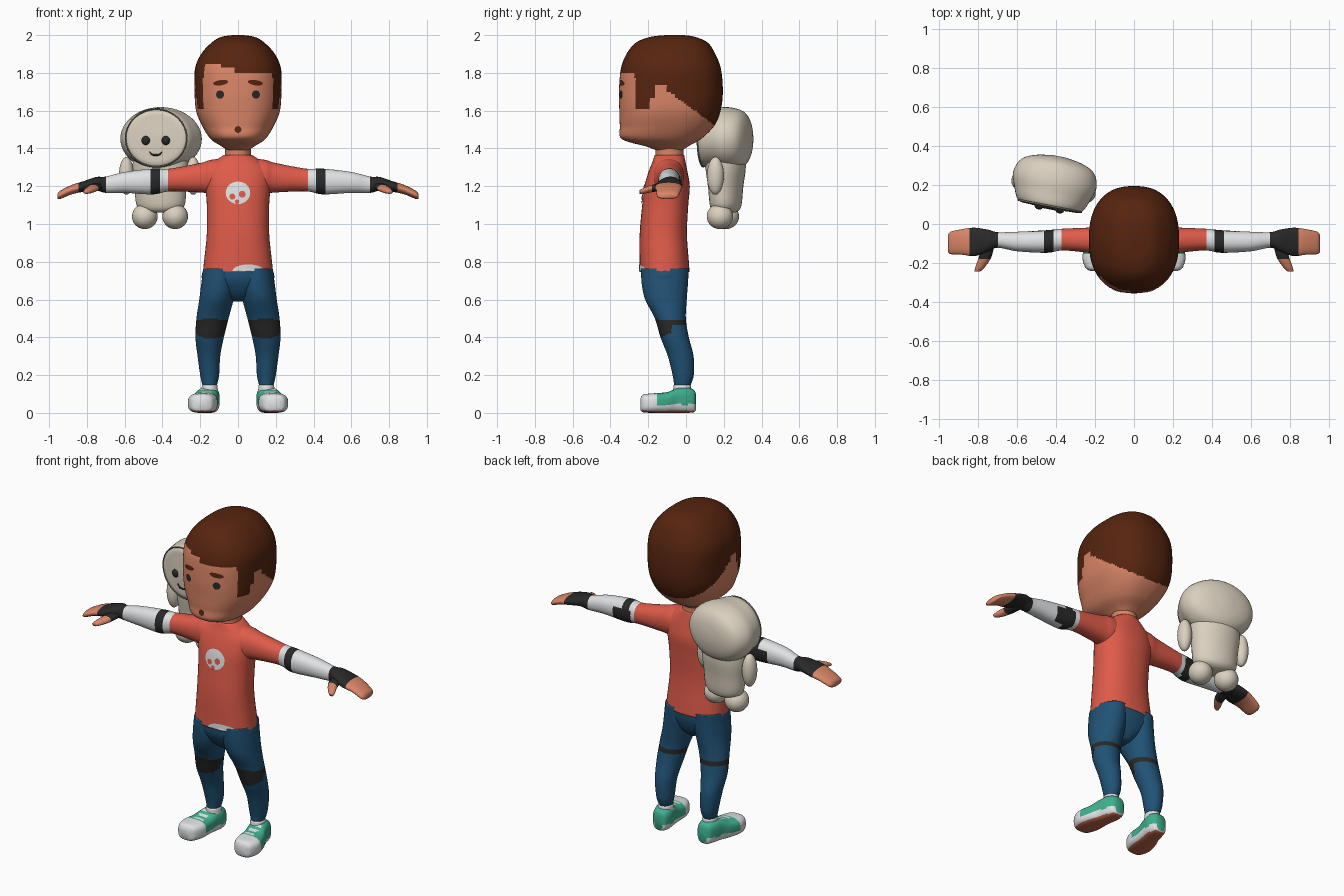
import bpy, bmesh, math
from mathutils import Matrix, Vector
from mathutils.bvhtree import BVHTree

if "Cube" in bpy.data.objects:
    bpy.data.objects.remove(bpy.data.objects["Cube"])


def material(name, r, g, b):
    m = bpy.data.materials.new(name)
    m.use_nodes = True
    m.diffuse_color = (r, g, b, 1)
    m.node_tree.nodes["Principled BSDF"].inputs["Base Color"].default_value = (r, g, b, 1)
    return m


RED = material("shirt red", .74, .105, .068)
SKIN = material("skin", .7, .235, .135)
HAIR = material("hair brown", .095, .018, .005)
BLUE = material("trouser blue", .015, .085, .18)
DARK = material("charcoal", .022, .022, .022)
WHITE = material("off white", .74, .76, .77)
CREAM = material("plush cream", .7, .63, .52)
GREEN = material("shoe green", .05, .44, .28)
RUBBER = material("sole orange", .5, .13, .065)
SEAM = material("seam taupe", .2, .18, .15)


def finish(name, bm, mats, rule=None, xf=None):
    """Colour the faces by rule, move the mesh and link it as an object."""
    bmesh.ops.recalc_face_normals(bm, faces=bm.faces)
    bm.normal_update()
    for f in bm.faces:
        f.smooth = True
        if rule:
            f.material_index = mats.index(rule(f.calc_center_median(), f.normal))
    if xf:
        bm.transform(xf)
        bmesh.ops.recalc_face_normals(bm, faces=bm.faces)
    me = bpy.data.meshes.new(name)
    bm.to_mesh(me)
    bm.free()
    for m in mats:
        me.materials.append(m)
    ob = bpy.data.objects.new(name, me)
    bpy.context.collection.objects.link(ob)
    return ob


def smooth_rings(keys, steps):
    """Catmull-Rom interpolation between key rings."""
    out = []
    for i in range(len(keys) - 1):
        quad = [keys[max(i - 1, 0)], keys[i], keys[i + 1], keys[min(i + 2, len(keys) - 1)]]
        for s in range(steps):
            t = s / steps
            out.append([.5 * (2 * b + (c - a) * t + (2 * a - 5 * b + 4 * c - d) * t * t
                              + (3 * b - a - 3 * c + d) * t ** 3) for a, b, c, d in zip(*quad)])
    return out + [list(keys[-1])]


def loft(name, axis, keys, mats, rule=None, n=32, steps=4, ex=2, xf=None):
    """Skin rings (position, centre a, centre b, radius a, radius b) along an axis."""
    bm = bmesh.new()
    rings = []
    for t, ca, cb, ra, rb in smooth_rings(keys, steps):
        ring = []
        for k in range(n):
            c, s = math.cos(math.tau * k / n), math.sin(math.tau * k / n)
            a = ca + ra * math.copysign(abs(c) ** (2 / ex), c)
            b = cb + rb * math.copysign(abs(s) ** (2 / ex), s)
            ring.append(bm.verts.new({"x": (t, a, b), "y": (a, t, b), "z": (a, b, t)}[axis]))
        rings.append(ring)
    for lo, hi in zip(rings, rings[1:]):
        for k in range(n):
            j = (k + 1) % n
            bm.faces.new((lo[k], lo[j], hi[j], hi[k]))
    bm.faces.new(rings[0])
    bm.faces.new(rings[-1])
    return finish(name, bm, mats, rule, xf)


def ball(name, centre, size, mat, xf=None):
    bm = bmesh.new()
    place = Matrix.Translation(centre) @ Matrix.Diagonal((*size, 1))
    bmesh.ops.create_uvsphere(bm, u_segments=24, v_segments=16, radius=1, matrix=place)
    return finish(name, bm, [mat], None, xf)


def patch(name, target, x, z, rx, rz, mat, tilt=0, lift=.004, floor=0):
    """Thin oval laid on the front of a target surface."""
    me = target.data
    tree = BVHTree.FromPolygons([v.co for v in me.vertices], [p.vertices for p in me.polygons])

    bm = bmesh.new()

    def drop(r, ang):
        u, v = r * rx * math.cos(ang), r * rz * math.sin(ang)
        px = x + u * math.cos(tilt) - v * math.sin(tilt)
        pz = max(z + u * math.sin(tilt) + v * math.cos(tilt), floor)
        hit = tree.ray_cast(Vector((px, -1, pz)), Vector((0, 1, 0)))[0]
        return bm.verts.new((px, hit.y - lift, pz))

    n = 20
    mid = drop(0, 0)
    rings = [[drop(r / 3, math.tau * k / n) for k in range(n)] for r in (1, 2, 3)]
    for k in range(n):
        j = (k + 1) % n
        bm.faces.new((mid, rings[0][k], rings[0][j]))
        for lo, hi in zip(rings, rings[1:]):
            bm.faces.new((lo[k], hi[k], hi[j], lo[j]))
    ob = finish(name, bm, [mat])
    if ob.data.polygons[0].normal.y > 0:
        ob.data.flip_normals()
    return ob


# Head with painted hair: fringe, sideburns, ear notch and sloping nape
def hair_rule(c, n):
    if c.y > -.1:
        edge = 1.71 - (c.y + .1) * .75
    elif c.y > -.165:
        edge = 1.73
    elif c.y > -.19:
        edge = 1.67
    elif c.y > -.27:
        edge = 1.61
    else:
        edge = 1.85 if c.x < -.09 else 1.825 if c.x < -.02 else 1.8
    return HAIR if c.z > edge else SKIN


head = loft("head", "z", [
    (1.385, 0, -.085, .05, .06), (1.41, 0, -.1, .085, .11), (1.45, 0, -.13, .145, .21),
    (1.52, 0, -.1, .19, .25), (1.6, 0, -.085, .222, .268), (1.7, 0, -.08, .23, .275),
    (1.82, 0, -.08, .228, .265), (1.9, 0, -.08, .195, .235), (1.96, 0, -.075, .14, .19),
    (1.99, 0, -.07, .09, .12), (2, 0, -.06, .03, .05)],
    [SKIN, HAIR], hair_rule, n=128, steps=10, ex=2.4)
for side, s in (("left", 1), ("right", -1)):
    patch(side + "_eye", head, s * .095, 1.685, .021, .022, DARK)
    patch(side + "_eyebrow", head, s * .092, 1.748, .04, .014, HAIR, tilt=-s * .15)
patch("mouth", head, 0, 1.5, .018, .018, HAIR)

# Neck and shirt body
loft("neck", "z", [(1.32, 0, -.088, .075, .078), (1.38, 0, -.088, .068, .074),
                   (1.43, 0, -.088, .075, .08)], [SKIN])
shirt = loft("shirt", "z", [
    (.745, 0, -.113, .186, .132), (.8, 0, -.115, .18, .13), (.95, 0, -.12, .165, .125),
    (1.1, 0, -.11, .165, .122), (1.2, 0, -.1, .172, .12), (1.28, 0, -.095, .168, .102),
    (1.33, 0, -.09, .125, .087), (1.365, 0, -.088, .076, .078)],
    [RED], n=48, ex=2.3)
patch("shirt_spot", shirt, 0, 1.165, .065, .06, WHITE)
for x, z, r in ((-.03, 1.145, .016), (.022, 1.158, .018), (-.005, 1.118, .012)):
    patch("shirt_spot_hole", shirt, x, z, r, r, RED, lift=.007)
patch("hem_patch", shirt, .055, .75, .085, .036, WHITE, floor=.75)

# Hips
loft("hips", "z", [(.59, 0, -.1, .03, .05), (.63, 0, -.105, .1, .09), (.7, 0, -.112, .188, .122),
                   (.765, 0, -.112, .182, .127)], [BLUE], ex=2.2)


def arm_rule(c, n):
    if c.x < .37:
        return RED
    if .41 < c.x < .46 or (c.y > -.07 and c.z < 1.25 and .4 < c.x < .52):
        return DARK
    return WHITE if c.x < .7 else DARK if c.x < .845 else SKIN


def leg_rule(c, n):
    pad = c.y < -.075 and ((c.z - .448) / .055) ** 2 + ((c.x - .145) / .09) ** 2 < 1
    return DARK if pad or abs(c.z - .478) < .014 else BLUE


def shoe_rule(c, n):
    if c.z < .012 and n.z < -.6:
        return RUBBER
    lace = c.y < -.045 and abs(c.x - .17) < .03 and n.z > .4 and math.sin(c.y * 180) > 0
    return WHITE if c.z < .045 or c.y < -.15 or lace else GREEN


# Limbs, built once per side
for side, s in (("left", 1), ("right", -1)):
    flip = Matrix.Diagonal((s, 1, 1, 1))
    loft(side + "_arm", "x", [
        (.04, -.092, 1.25, .08, .1), (.14, -.09, 1.25, .08, .09), (.2, -.085, 1.245, .068, .078),
        (.36, -.08, 1.233, .056, .06), (.45, -.09, 1.225, .058, .068), (.6, -.09, 1.22, .05, .055),
        (.7, -.082, 1.208, .04, .043), (.75, -.085, 1.213, .056, .036), (.82, -.092, 1.198, .073, .028),
        (.88, -.092, 1.182, .066, .025), (.94, -.097, 1.155, .058, .022), (.955, -.1, 1.147, .045, .014)],
        [RED, WHITE, DARK, SKIN], arm_rule, steps=10, ex=2.2, xf=flip)
    loft(side + "_thumb", "y", [
        (-.1, .75, 1.2, .035, .022), (-.17, .765, 1.19, .032, .02), (-.22, .79, 1.177, .025, .016),
        (-.245, .805, 1.17, .015, .01)],
        [DARK, SKIN], lambda c, n: SKIN if c.y < -.175 else DARK, n=16, steps=6, xf=flip)
    loft(side + "_leg", "z", [
        (.765, .095, -.112, .088, .127), (.68, .1, -.112, .095, .122), (.6, .114, -.106, .091, .11),
        (.5, .135, -.083, .085, .082), (.4, .15, -.06, .075, .075), (.3, .154, -.028, .06, .068),
        (.2, .15, -.015, .05, .056), (.14, .15, -.02, .037, .042)],
        [BLUE, DARK], leg_rule, n=48, steps=14, xf=flip)
    loft(side + "_sock", "z", [(.1, .15, -.02, .045, .05), (.147, .15, -.02, .041, .046)],
         [WHITE], xf=flip)
    loft(side + "_shoe", "y", [
        (-.242, .192, .045, .03, .03), (-.225, .191, .05, .058, .047), (-.17, .188, .052, .077, .052),
        (-.1, .178, .055, .07, .055), (-.05, .165, .065, .062, .065), (0, .155, .068, .058, .068),
        (.04, .152, .063, .045, .06), (.052, .15, .058, .028, .045)],
        [GREEN, WHITE, RUBBER], shoe_rule, n=48, steps=8, ex=3, xf=flip)

# Plush toy floating behind the right shoulder, turned slightly outward
TOY = Matrix.Translation((-.41, .21, 0)) @ Matrix.Rotation(math.radians(-11), 4, "Z")
loft("plush_body", "z", [
    (1.06, 0, 0, .06, .05), (1.09, 0, 0, .125, .08), (1.2, 0, 0, .14, .092),
    (1.3, 0, 0, .15, .105), (1.4, 0, 0, .14, .1)], [CREAM], xf=TOY)
loft("plush_head", "y", [
    (-.134, 0, 1.455, .02, .02), (-.13, 0, 1.455, .1, .09), (-.12, 0, 1.455, .165, .15),
    (-.05, 0, 1.455, .2, .16), (.02, 0, 1.45, .218, .168), (.09, 0, 1.45, .19, .148),
    (.125, 0, 1.45, .12, .1), (.14, 0, 1.45, .03, .03)], [CREAM], n=48, xf=TOY)
bpy.ops.mesh.primitive_torus_add(major_segments=48, minor_segments=8, major_radius=1, minor_radius=.025)
seam = bpy.context.object
seam.name = "plush_face_seam"
seam.data.transform(TOY @ Matrix.Translation((0, -.12, 1.455)) @ Matrix.Diagonal((.165, .2, .152, 1))
                    @ Matrix.Rotation(math.pi / 2, 4, "X"))
seam.data.materials.append(SEAM)
seam.data.shade_smooth()
for side, s in (("left", 1), ("right", -1)):
    ball("plush_%s_eye" % side, (s * .054, -.13, 1.442), (.023, .018, .024), DARK, TOY)
    ball("plush_%s_arm" % side, (s * .18, -.02, 1.255), (.04, .045, .1), CREAM, TOY)
    ball("plush_%s_foot" % side, (s * .082, -.015, 1.04), (.068, .07, .067), CREAM, TOY)
loft("plush_smile", "x", [
    (-.034, -.133, 1.383, .004, .004), (-.018, -.133, 1.367, .004, .005),
    (.018, -.133, 1.367, .004, .005), (.034, -.133, 1.383, .004, .004)], [DARK], n=8, xf=TOY)
